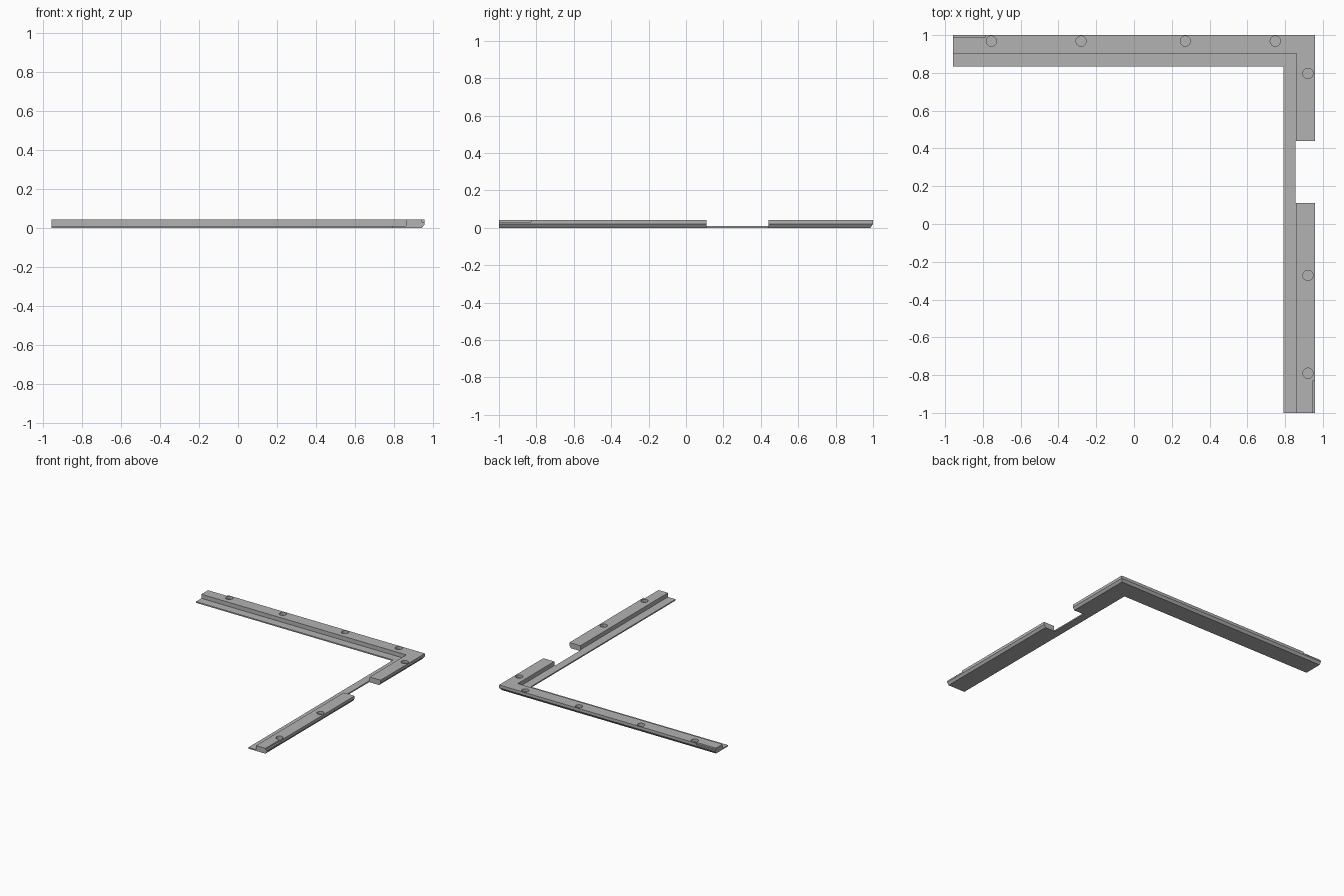
import bpy, bmesh

cube = bpy.data.objects.get("Cube")
if cube:
    bpy.data.objects.remove(cube, do_unlink=True)

HALF_X, HALF_Y, TOP = 0.957, 1.0, 0.043

# One grey material
grey = bpy.data.materials.new("plain_grey")
grey.use_nodes = True
colour = (0.45, 0.45, 0.45, 1)
grey.diffuse_color = colour
grey.node_tree.nodes["Principled BSDF"].inputs["Base Color"].default_value = colour


def make_object(name, bm):
    bmesh.ops.recalc_face_normals(bm, faces=bm.faces)
    mesh = bpy.data.meshes.new(name)
    bm.to_mesh(mesh)
    bm.free()
    mesh.materials.append(grey)
    obj = bpy.data.objects.new(name, mesh)
    bpy.context.collection.objects.link(obj)
    return obj


def box(name, low, high):
    bm = bmesh.new()
    bmesh.ops.create_cube(bm, size=1)
    for v in bm.verts:
        v.co = [(a + b) / 2 + c * (b - a) for a, b, c in zip(low, high, v.co)]
    return make_object(name, bm)


def cylinder(name, x, y, radius, low, high):
    bm = bmesh.new()
    bmesh.ops.create_cone(bm, cap_ends=True, segments=32, radius1=radius,
                          radius2=radius, depth=high - low)
    bmesh.ops.translate(bm, verts=bm.verts, vec=(x, y, (low + high) / 2))
    return make_object(name, bm)


# Corner frame: stepped section (inset from outer edge, height), mitred round the corner
section = [(0.014, 0), (0.165, 0), (0.165, 0.01), (0.097, 0.01),
           (0.097, TOP), (0, TOP), (0, 0.02)]
bm = bmesh.new()
rings = [[bm.verts.new(p) for p in ring] for ring in (
    [(-HALF_X, HALF_Y - d, z) for d, z in section],
    [(HALF_X - d, HALF_Y - d, z) for d, z in section],
    [(HALF_X - d, -HALF_Y, z) for d, z in section])]
for a, b in zip(rings, rings[1:]):
    for i in range(len(section)):
        j = (i + 1) % len(section)
        bm.faces.new((a[i], a[j], b[j], b[i]))
bm.faces.new(rings[0])
bm.faces.new(rings[-1])
frame = make_object("corner_frame", bm)

# Gap in the side rail, and shallow ledges on the outer top edge at both ends
cutters = [
    box("rail_gap", (0.855, 0.11, -0.1), (1.1, 0.44, 0.1)),
    box("back_ledge", (-1.1, 0.987, 0.031), (-0.79, 1.1, 0.1)),
    box("side_ledge", (0.944, -1.1, 0.031), (1.1, -0.83, 0.1)),
]

# Round pockets along both rails
pockets = [(x, 0.968) for x in (-0.755, -0.28, 0.272, 0.748)]
pockets += [(0.921, y) for y in (0.797, -0.272, -0.79)]
cutters += [cylinder("pocket", x, y, 0.027, 0.021, 0.1) for x, y in pockets]

bpy.context.view_layer.objects.active = frame
for cutter in cutters:
    cutter.hide_render = True
    cut = frame.modifiers.new(cutter.name, "BOOLEAN")
    cut.operation = "DIFFERENCE"
    cut.solver = "EXACT"
    cut.object = cutter
    bpy.ops.object.modifier_apply(modifier=cut.name)
    bpy.data.objects.remove(cutter, do_unlink=True)
